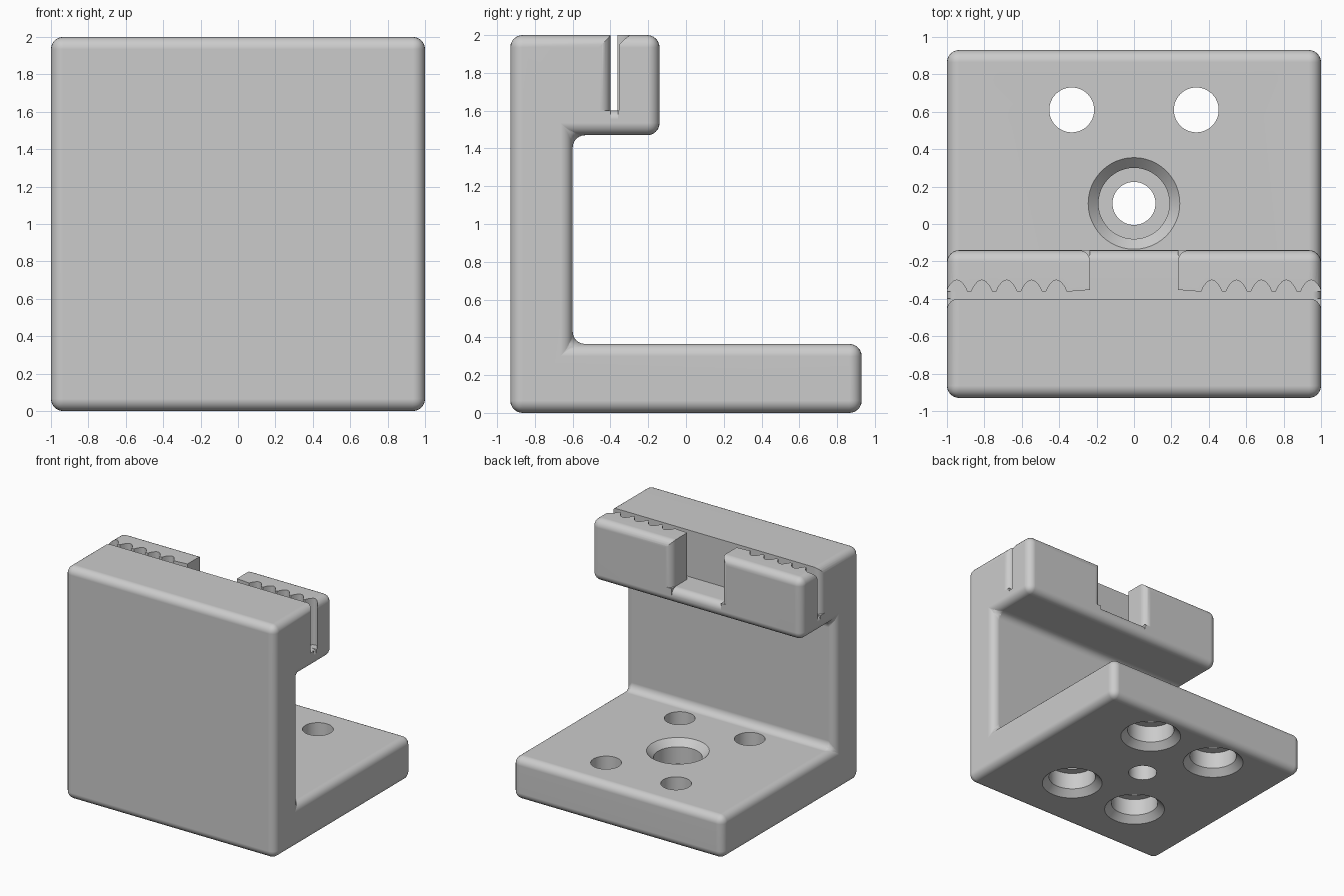
import bpy, bmesh, math

if "Cube" in bpy.data.objects:
    bpy.data.objects.remove(bpy.data.objects["Cube"])

R = 0.065            # edge fillet radius
N = 6                # segments per fillet

grey = bpy.data.materials.new("light grey")
grey.diffuse_color = (0.6, 0.6, 0.6, 1)
grey.use_nodes = True
grey.node_tree.nodes["Principled BSDF"].inputs["Base Color"].default_value = grey.diffuse_color


def finish(name, bm):
    bmesh.ops.recalc_face_normals(bm, faces=bm.faces)
    me = bpy.data.meshes.new(name)
    bm.to_mesh(me)
    bm.free()
    me.materials.append(grey)
    ob = bpy.data.objects.new(name, me)
    bpy.context.collection.objects.link(ob)
    return ob


def prism(name, pts, axis, lo, hi):
    """Extrude a 2D outline along the given axis."""
    def place(a, b, c):
        return {"x": (c, a, b), "y": (a, c, b), "z": (a, b, c)}[axis]
    bm = bmesh.new()
    low = [bm.verts.new(place(a, b, lo)) for a, b in pts]
    high = [bm.verts.new(place(a, b, hi)) for a, b in pts]
    bm.faces.new(low)
    bm.faces.new(high)
    n = len(pts)
    for i in range(n):
        j = (i + 1) % n
        bm.faces.new((low[i], low[j], high[j], high[i]))
    return finish(name, bm)


def lathe(name, x, y, profile, n=48):
    """Stack of circles (radius, z) closed at both ends."""
    bm = bmesh.new()
    rings = [[bm.verts.new((x + r * math.cos(2 * math.pi * i / n),
                            y + r * math.sin(2 * math.pi * i / n), z))
              for i in range(n)] for r, z in profile]
    bm.faces.new(rings[0])
    bm.faces.new(rings[-1])
    for a, b in zip(rings, rings[1:]):
        for i in range(n):
            j = (i + 1) % n
            bm.faces.new((a[i], a[j], b[j], b[i]))
    return finish(name, bm)


def arc(cx, cy, r, a0, a1):
    return [(cx + r * math.cos(math.radians(a0 + (a1 - a0) * i / N)),
             cy + r * math.sin(math.radians(a0 + (a1 - a0) * i / N)))
            for i in range(N + 1)]


# Bracket body: base plate, upright wall and overhanging jaw
body = prism("clamp_bracket", [(-0.93, 0), (0.93, 0), (0.93, 0.365), (-0.6, 0.365),
                               (-0.6, 1.47), (-0.14, 1.47), (-0.14, 2), (-0.93, 2)],
             "x", -1, 1)
bevel = body.modifiers.new("rounded_edges", "BEVEL")
bevel.width = R
bevel.segments = N
bevel.limit_method = "ANGLE"

cutters = []

# Belt slot with toothed inner face and central gap, drawn for the right half
half = arc(0.94, -0.46, 0.06, 90, 0) + [(1.1, -0.46), (1.1, -0.36), (1.006, -0.36)]
for k in range(5):
    cx = 0.947 - 0.133 * k
    for i in range(11):
        u = 1 - i / 5
        half.append((cx + 0.056 * u,
                     -0.362 + 0.062 * max(0, math.cos(u * math.pi / 2)) ** 0.8))
half += [(0.235, -0.352)] + arc(0.295, -0.2, 0.06, 180, 90) + [(0.295, 0)]
outline = half + [(-x, y) for x, y in reversed(half)]
cutters.append(prism("belt_slot_cutter", outline, "z", 1.6, 2.1))

# Rounded lip on the floor of the gap
cutters.append(prism("gap_lip_cutter",
                     arc(-0.2, 1.54, 0.06, 90, 0) + [(0, 1.54), (0, 1.7), (-0.2, 1.7)],
                     "x", -0.234, 0.234))

# Rounded lips at both slot ends
for s in (-1, 1):
    lip = arc(0.955, 1.555, 0.045, 90, 0) + [(1.1, 1.555), (1.1, 1.7), (0.955, 1.7)]
    cutters.append(prism("slot_lip_cutter", [(s * x, z) for x, z in lip],
                         "y", -0.399, -0.361))

# Centre hole, recessed from above
cutters.append(lathe("centre_hole_cutter", 0, 0.11,
                     [(0.115, -0.1), (0.115, 0.165), (0.19, 0.165), (0.19, 0.31),
                      (0.245, 0.365), (0.245, 0.5)]))

# Four bolt holes, recessed from below
for x in (-0.333, 0.333):
    for y in (0.61, -0.39):
        cutters.append(lathe("bolt_hole_cutter", x, y,
                             [(0.245, -0.1), (0.245, 0), (0.19, 0.055), (0.19, 0.2),
                              (0.12, 0.2), (0.12, 0.45)]))

for c in cutters:
    c.hide_render = True
    mod = body.modifiers.new(c.name, "BOOLEAN")
    mod.operation = "DIFFERENCE"
    mod.solver = "EXACT"
    mod.object = c

# Apply the cuts, remove the cutters and smooth the fillets
bpy.context.view_layer.objects.active = body
for o in bpy.context.view_layer.objects:
    o.select_set(o == body)
for mod in list(body.modifiers):
    bpy.ops.object.modifier_apply(modifier=mod.name)
for c in cutters:
    bpy.data.objects.remove(c)
bpy.ops.object.shade_smooth_by_angle(angle=math.radians(30))
wn = body.modifiers.new("weighted_normals", "WEIGHTED_NORMAL")
wn.keep_sharp = True
